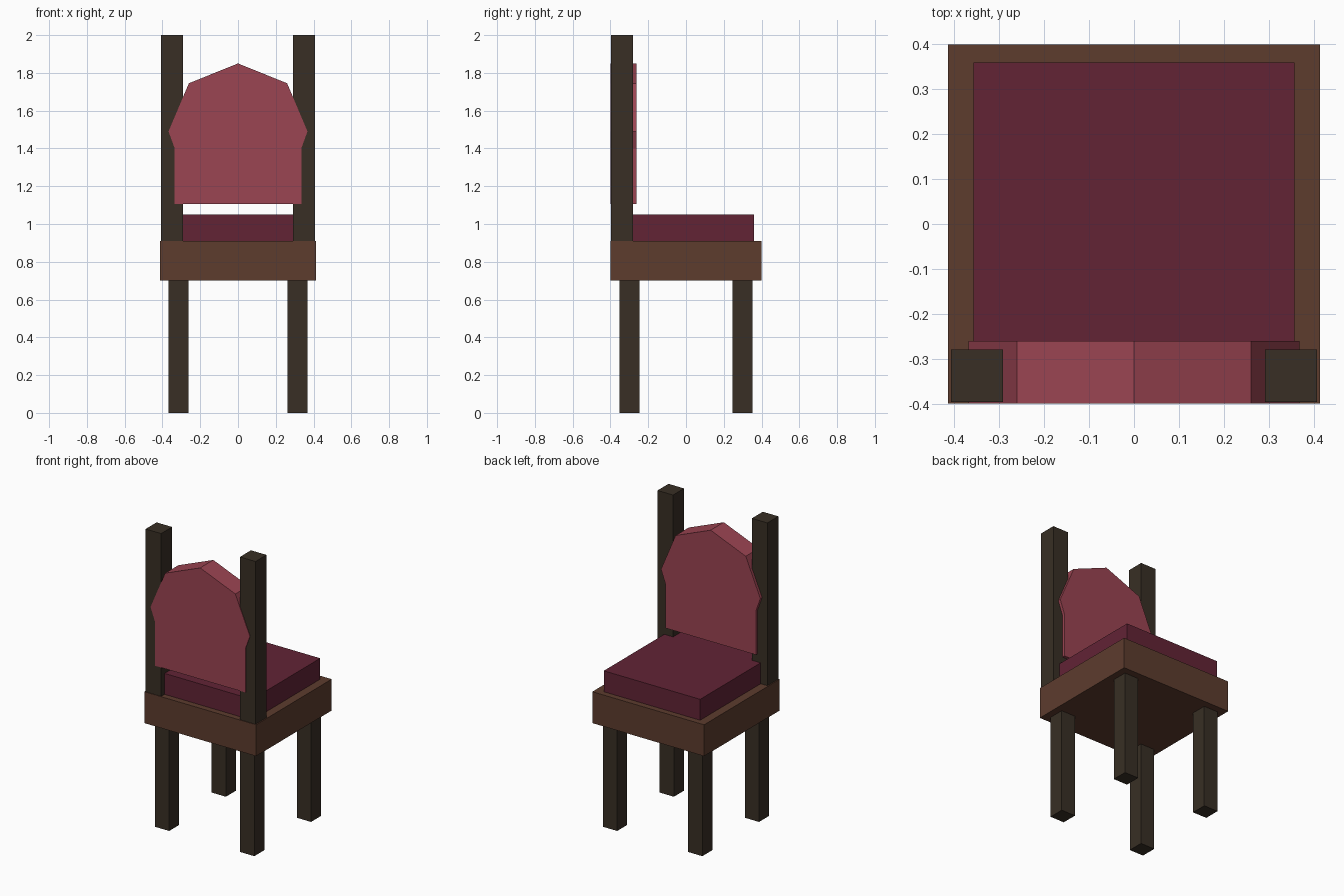
import bpy
import bmesh

cube = bpy.data.objects.get("Cube")
if cube:
    bpy.data.objects.remove(cube, do_unlink=True)


def material(name, rgb):
    mat = bpy.data.materials.new(name)
    mat.use_nodes = True
    color = (*rgb, 1)
    mat.diffuse_color = color
    bsdf = next(n for n in mat.node_tree.nodes if n.type == 'BSDF_PRINCIPLED')
    bsdf.inputs["Base Color"].default_value = color
    return mat


dark_wood = material("dark wood", (0.040, 0.028, 0.018))
brown_wood = material("brown wood", (0.109, 0.045, 0.027))
wine_fabric = material("wine fabric", (0.122, 0.017, 0.036))
rose_fabric = material("rose fabric", (0.328, 0.058, 0.084))


def prism(name, outline, y0, y1, mat):
    """Extrude an x-z outline from y0 to y1."""
    bm = bmesh.new()
    face = bm.faces.new([bm.verts.new((x, y0, z)) for x, z in outline])
    grown = bmesh.ops.extrude_face_region(bm, geom=[face])["geom"]
    verts = [v for v in grown if isinstance(v, bmesh.types.BMVert)]
    bmesh.ops.translate(bm, verts=verts, vec=(0, y1 - y0, 0))
    bmesh.ops.recalc_face_normals(bm, faces=bm.faces)
    mesh = bpy.data.meshes.new(name)
    bm.to_mesh(mesh)
    bm.free()
    mesh.materials.append(mat)
    obj = bpy.data.objects.new(name, mesh)
    bpy.context.collection.objects.link(obj)
    return obj


def box(name, x, y, z, mat):
    outline = [(x[0], z[0]), (x[1], z[0]), (x[1], z[1]), (x[0], z[1])]
    return prism(name, outline, y[0], y[1], mat)


# Seat frame and cushion
box("seat_frame", (-0.414, 0.414), (-0.4, 0.4), (0.7, 0.91), brown_wood)
box("seat_cushion", (-0.357, 0.357), (-0.36, 0.36), (0.9, 1.05), wine_fabric)

# Legs and backrest posts on both sides
for side, s in (("left", 1), ("right", -1)):
    leg_x = sorted((s * 0.263, s * 0.368))
    for end, y in (("front", -0.3), ("back", 0.3)):
        box(f"{end}_{side}_leg", leg_x, (y - 0.053, y + 0.053), (0, 0.71), dark_wood)
    post_x = sorted((s * 0.292, s * 0.407))
    box(f"{side}_post", post_x, (-0.396, -0.28), (0.8, 2), dark_wood)

# Padded backrest with a pointed, faceted crown
half = [(0.335, 1.105), (0.335, 1.4), (0.368, 1.49), (0.26, 1.745)]
outline = half + [(0, 1.85)] + [(-x, z) for x, z in reversed(half)]
prism("backrest", outline, -0.4, -0.261, rose_fabric)
